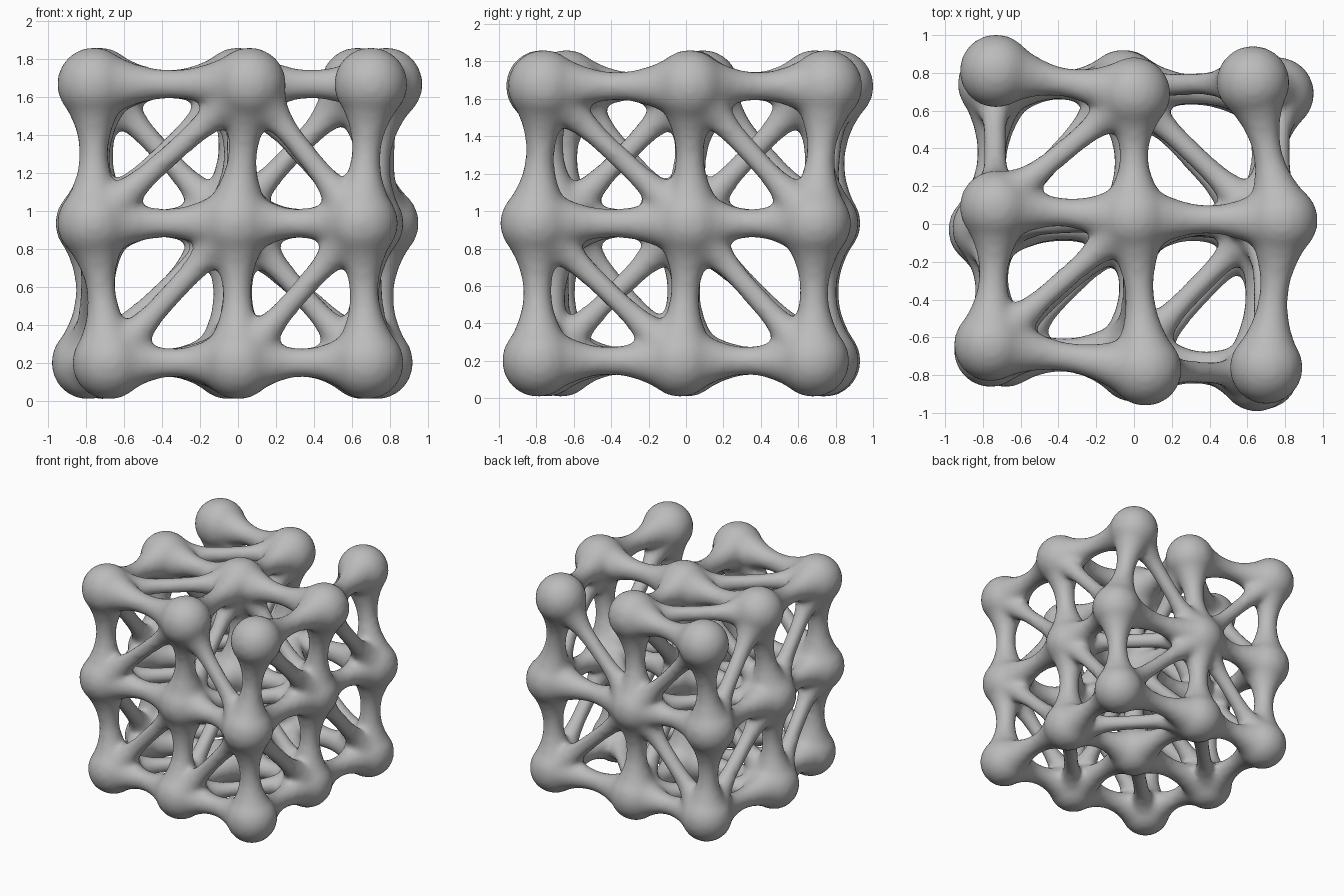
import bpy, bmesh, math
from mathutils import Vector, Matrix

cube = bpy.data.objects.get("Cube")
if cube:
    bpy.data.objects.remove(cube, do_unlink=True)

BALL = 0.194
LEVELS = (0.2, 0.935, 1.668)

# Node positions (x, y) per layer: rows run front to back, each left to right
LAYERS = (
    ((-.68, -.67), (0, -.75), (.68, -.79),
     (-.79, -.03), (0, 0), (.66, -.03),
     (-.71, .74), (-.05, .73), (.73, .68)),
    ((-.76, -.67), (-.01, -.69), (.65, -.8),
     (-.77, -.02), (0, 0), (.68, .02),
     (-.74, .74), (-.06, .73), (.76, .69)),
    ((-.76, -.64), (.06, -.77), (.7, -.76),
     (-.73, .09), (0, .03), (.78, .02),
     (-.73, .81), (0, .69), (.63, .75)),
)
nodes = {}
for k, layer in enumerate(LAYERS):
    for n, (x, y) in enumerate(layer):
        nodes[(n % 3, n // 3, k)] = Vector((x, y, LEVELS[k]))

mat = bpy.data.materials.new("plain_grey")
mat.use_nodes = True
GREY = (0.5, 0.5, 0.5, 1)
mat.diffuse_color = GREY
mat.node_tree.nodes["Principled BSDF"].inputs["Base Color"].default_value = GREY

bm = bmesh.new()


def add_ball(centre):
    bmesh.ops.create_uvsphere(bm, u_segments=32, v_segments=20, radius=BALL,
                              matrix=Matrix.Translation(centre))


def add_strut(a, b, waist, power, sides=20, steps=20):
    """Round bar from a to b, slim in the middle, its flared ends inside the balls."""
    axis = (b - a).normalized()
    turn = axis.to_track_quat('Z', 'Y')
    inset = BALL * 0.57
    root = math.sqrt(BALL ** 2 - inset ** 2) - 0.004
    length = (b - a).length - 2 * inset
    rings = []
    for s in range(steps + 1):
        t = s / steps
        r = waist + (root - waist) * abs(2 * t - 1) ** power
        centre = a + axis * (inset + length * t)
        rings.append([bm.verts.new(centre + turn @ Vector(
            (r * math.cos(q), r * math.sin(q), 0)))
            for q in (2 * math.pi * i / sides for i in range(sides))])
    for low, high in zip(rings, rings[1:]):
        for i in range(sides):
            j = (i + 1) % sides
            bm.faces.new((low[i], low[j], high[j], high[i]))
    bm.faces.new(rings[0][::-1])
    bm.faces.new(rings[-1])


for centre in nodes.values():
    add_ball(centre)

# Straight struts between neighbours, with three gaps in the top layer
gaps = {((1, 2, 2), (2, 2, 2)), ((1, 0, 2), (2, 0, 2)), ((0, 1, 2), (0, 2, 2))}
for p in nodes:
    for step in ((1, 0, 0), (0, 1, 0), (0, 0, 1)):
        q = tuple(c + d for c, d in zip(p, step))
        if q in nodes and (p, q) not in gaps:
            add_strut(nodes[p], nodes[q], 0.077, 2)

# Diagonal struts: for each plane, one sign per quadrant
# '/' rises along the second axis, '\\' falls, '.' is open
# Quadrant order: low-left, low-right, high-left, high-right
DIAGONALS = {
    (0, 2, 1): ("///\\", "/\\/\\", "/\\\\/"),       # upright planes, front to back
    (1, 2, 0): ("\\\\\\\\", "/\\//", "\\\\\\\\"),   # upright planes, left to right
    (0, 1, 2): ("///\\", "///\\", "/./."),          # level planes, bottom to top
}
for (u, v, w), planes in DIAGONALS.items():
    for level, signs in enumerate(planes):
        for n, sign in enumerate(signs):
            if sign == ".":
                continue
            ends = []
            for side in (0, 1):
                key = [0, 0, 0]
                key[u] = n % 2 + side
                key[v] = n // 2 + (side if sign == "/" else 1 - side)
                key[w] = level
                ends.append(nodes[tuple(key)])
            add_strut(*ends, 0.059, 3.5)

bmesh.ops.recalc_face_normals(bm, faces=bm.faces)
mesh = bpy.data.meshes.new("lattice")
bm.to_mesh(mesh)
bm.free()
lattice = bpy.data.objects.new("lattice", mesh)
bpy.context.collection.objects.link(lattice)
mesh.materials.append(mat)

# Fuse everything into one skin and soften the joints
fuse = lattice.modifiers.new("fuse", 'REMESH')
fuse.mode = 'VOXEL'
fuse.voxel_size = 0.022
fuse.use_smooth_shade = True
soften = lattice.modifiers.new("soften", 'SMOOTH')
soften.factor = 0.5
soften.iterations = 8
